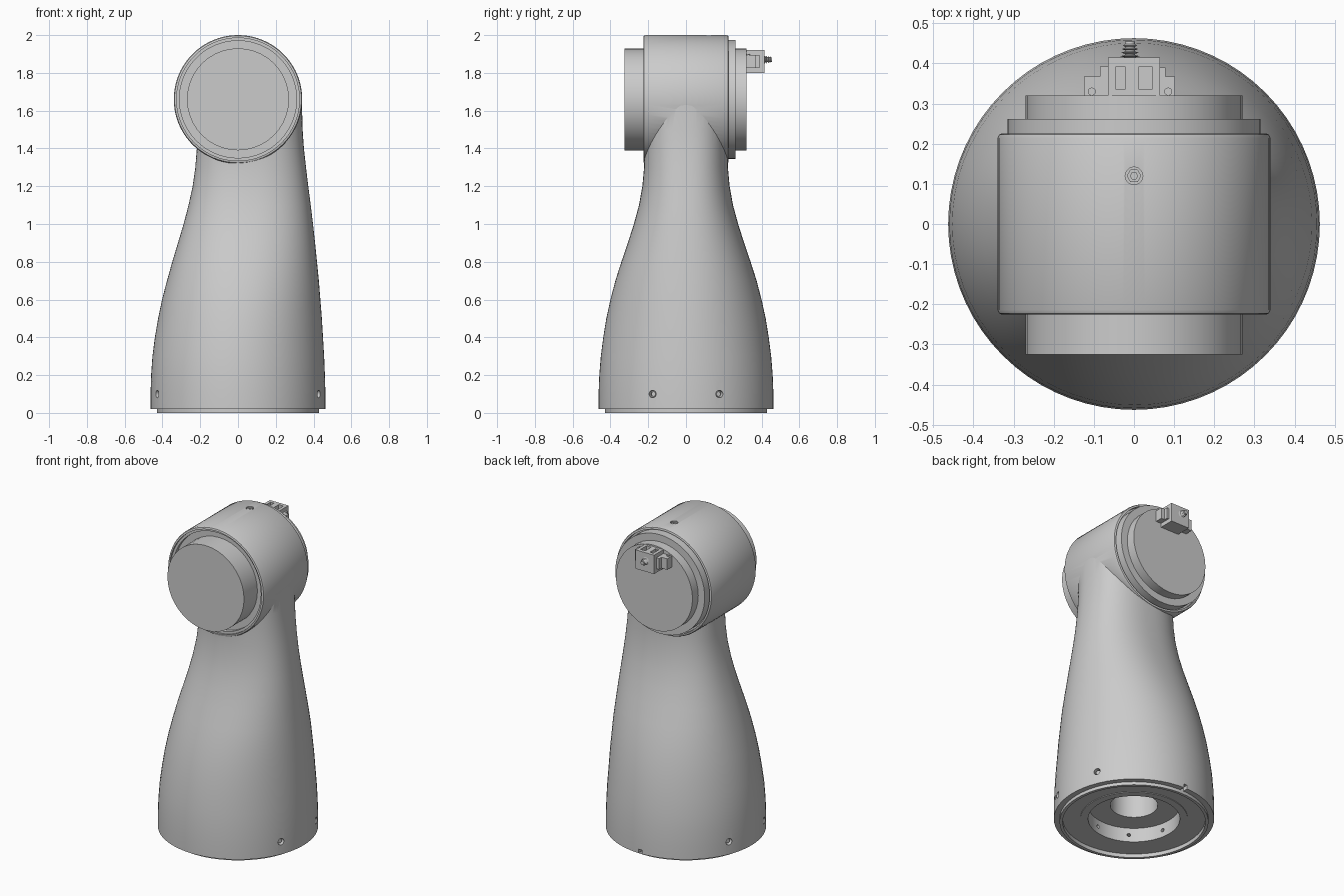
import bpy, bmesh, math
from mathutils import Matrix, Vector

if "Cube" in bpy.data.objects:
    bpy.data.objects.remove(bpy.data.objects["Cube"])

HEAD_Z = 1.66
Y_AXIS = Matrix.Translation((0, 0, HEAD_Z)) @ Matrix.Rotation(math.radians(-90), 4, 'X')  # local z -> +y


def finish(name, bm, mat=Matrix(), angle=30):
    bmesh.ops.remove_doubles(bm, verts=bm.verts, dist=1e-5)
    bmesh.ops.recalc_face_normals(bm, faces=bm.faces)
    bm.transform(mat)
    me = bpy.data.meshes.new(name)
    bm.to_mesh(me)
    bm.free()
    ob = bpy.data.objects.new(name, me)
    bpy.context.collection.objects.link(ob)
    smooth(ob, angle)
    return ob


def smooth(ob, angle=30):
    bpy.ops.object.select_all(action='DESELECT')
    ob.select_set(True)
    bpy.context.view_layer.objects.active = ob
    bpy.ops.object.shade_smooth_by_angle(angle=math.radians(angle))


def skin(bm, rings, closed=False):
    n = len(rings[0])
    for k in range(len(rings) - (0 if closed else 1)):
        a, b = rings[k], rings[(k + 1) % len(rings)]
        for i in range(n):
            j = (i + 1) % n
            bm.faces.new((a[i], a[j], b[j], b[i]))


def lathe(name, profile, mat=Matrix(), segs=64, solid=True):
    """Revolve (radius, height) points; solid caps the ends, otherwise the loop closes on itself."""
    bm = bmesh.new()
    rings = [[bm.verts.new((r * math.cos(2 * math.pi * i / segs), r * math.sin(2 * math.pi * i / segs), h))
              for i in range(segs)] for r, h in profile]
    skin(bm, rings, closed=not solid)
    if solid:
        bm.faces.new(rings[0])
        bm.faces.new(rings[-1])
    return finish(name, bm, mat)


def box(name, x0, x1, y0, y1, z0, z1):
    bm = bmesh.new()
    bmesh.ops.create_cube(bm, size=1)
    c = Vector(((x0 + x1) / 2, (y0 + y1) / 2, (z0 + z1) / 2))
    return finish(name, bm, Matrix.Translation(c) @ Matrix.Diagonal((x1 - x0, y1 - y0, z1 - z0, 1)))


def boolean(target, tool, op='DIFFERENCE'):
    m = target.modifiers.new(op, 'BOOLEAN')
    m.operation, m.object, m.solver = op, tool, 'EXACT'
    bpy.context.view_layer.objects.active = target
    bpy.ops.object.select_all(action='DESELECT')
    target.select_set(True)
    bpy.ops.object.modifier_apply(modifier=m.name)
    bpy.data.objects.remove(tool)


def radial(angle, r, z):
    """Local z points outward at the given angle around the base."""
    return Matrix.Rotation(angle, 4, 'Z') @ Matrix.Translation((r, 0, z)) @ Matrix.Rotation(math.pi / 2, 4, 'Y')


# Arm shell: sections of (z, left, right, half depth, squareness)
sections = [
    (0.02, -.463, .463, .463, 2), (0.1, -.463, .463, .463, 2), (0.2, -.460, .460, .459, 2),
    (0.3, -.453, .456, .451, 2), (0.4, -.440, .450, .438, 2), (0.5, -.423, .444, .422, 2.02),
    (0.6, -.402, .436, .400, 2.05), (0.7, -.376, .428, .374, 2.1), (0.8, -.348, .418, .342, 2.15),
    (0.9, -.318, .408, .308, 2.2), (1.0, -.288, .397, .276, 2.25), (1.1, -.262, .385, .249, 2.3),
    (1.2, -.240, .372, .231, 2.35), (1.3, -.226, .360, .222, 2.4), (1.4, -.218, .349, .220, 2.45),
    (1.5, -.21, .342, .220, 2.5), (1.66, -.2, .338, .219, 2.5)]
bm = bmesh.new()
rings, N = [], 72
for z, left, right, d, e in sections:
    ring = []
    for i in range(N):
        c, s = math.cos(2 * math.pi * i / N), math.sin(2 * math.pi * i / N)
        ring.append(bm.verts.new(((left + right) / 2 + (right - left) / 2 * math.copysign(abs(c) ** (2 / e), c),
                                  d * math.copysign(abs(s) ** (2 / e), s), z)))
    rings.append(ring)
skin(bm, rings)
bm.faces.new(rings[0])
bm.faces.new(rings[-1])
shell = finish("arm_shell", bm)

# Joint barrel merged on top, with rounded rims
barrel = lathe("joint_barrel", [(.328, -.226), (.336, -.223), (.34, -.214),
                                (.34, .214), (.336, .223), (.328, .226)], Y_AXIS, 80)
boolean(shell, barrel, 'UNION')

# Stepped groove round the front disc and thin groove round the rear cover
boolean(shell, lathe("front_groove", [(.26, -.19), (.31, -.19), (.31, -.213), (.325, -.213),
                                      (.325, -.3), (.26, -.3)], Y_AXIS, 80, False))
boolean(shell, lathe("rear_groove", [(.30, .2), (.325, .2), (.325, .3), (.30, .3)], Y_AXIS, 80, False))

# Hollow base, side screw holes, rear notch and top screw hole
boolean(shell, lathe("base_hollow", [(.425, -.1), (.425, .36)]))
hole_angles = [math.radians(a) for a in (22.5, -22.5, 157.5, -157.5)]
for a in hole_angles:
    boolean(shell, lathe("screw_hole", [(.02, -.1), (.02, .1)], radial(a, .46, .1), 16))
boolean(shell, box("rear_notch", -.012, .012, .43, .5, 0, .045))
boolean(shell, lathe("top_hole", [(.022, -.03), (.022, .03)], Matrix.Translation((0, .12, 2)), 20))
smooth(shell)

# Screws sunk in the side holes and the top
for a in hole_angles:
    lathe("side_screw", [(.014, -.03), (.014, -.01)], radial(a, .46, .1), 6)
lathe("top_screw", [(.009, -.012), (.009, -.003), (.018, -.003), (.018, -.03), (.009, -.03)],
      Matrix.Translation((0, .12, 2)), 6, False)

# Base flange with recess, mounting bore and deeper centre hole
flange = lathe("base_flange", [(.43, 0), (.43, .35), (.10, .35), (.137, .32), (.137, .11), (.265, .11),
                               (.265, .02), (.31, .02), (.31, .024), (.412, .024), (.412, 0)], segs=72, solid=False)
for k in range(8):
    boolean(flange, lathe("bore_hole", [(.011, -.04), (.011, .04)], radial(k * math.pi / 4 + .2, .27, .065), 12))
smooth(flange)
lathe("centre_hole_cap", [(.14, .33), (.14, .34)])

# Front output disc, rear cover ring and rear disc
lathe("front_disc", [(.27, -.325), (.27, -.15)], Y_AXIS, 40)
lathe("rear_cover_ring", [(.315, .18), (.315, .262)], Y_AXIS, 64)
lathe("rear_disc", [(.27, .25), (.27, .32)], Y_AXIS, 40)

# Rear connector: framed bracket with stepped lugs
box("connector_base", -.065, .065, .318, .335, 1.80, 1.92)
for x0, x1, top in ((-.065, -.045, .415), (.045, .065, .415), (-.022, .012, .395)):
    box("connector_wall", x0, x1, .318, top, 1.80, 1.92)
box("connector_bottom", -.065, .065, .318, .405, 1.80, 1.815)
box("connector_front_plate", -.065, .065, .393, .415, 1.80, 1.92)
for x0, x1, d, z0, z1 in ((-.125, -.06, .368, 1.825, 1.895), (-.085, -.06, .392, 1.825, 1.895),
                          (.06, .102, .368, 1.825, 1.895), (.06, .078, .39, 1.825, 1.895)):
    box("connector_lug", x0, x1, .318, d, z0, z1)
for x in (-.105, .085):
    lathe("lug_screw", [(.01, 0), (.01, .007)], Matrix.Translation((x, .33, 1.893)), 12)

# Threaded stud on the connector
stud = [(.014, .40)]
for k in range(4):
    y = .415 + k * .009
    stud += [(.013, y), (.024 - k * .002, y + .003), (.013, y + .006)]
lathe("connector_stud", stud + [(.012, .455)], Matrix.Translation((-.01, 0, .21)) @ Y_AXIS, 20)
